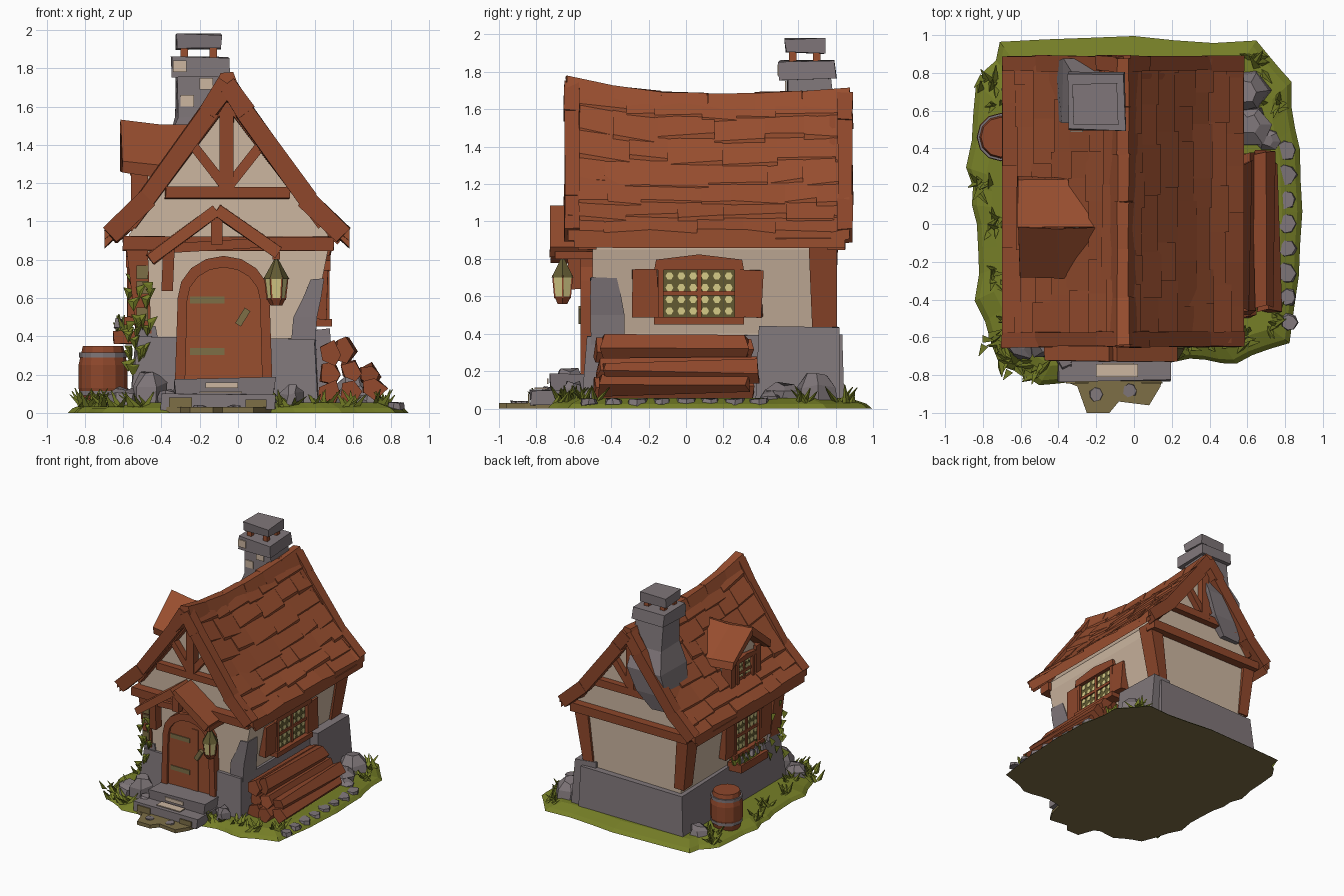
import bpy, bmesh, math, random
from mathutils import Vector

random.seed(4)
if "Cube" in bpy.data.objects:
    bpy.data.objects.remove(bpy.data.objects["Cube"])


def material(name, *srgb):
    m = bpy.data.materials.new(name)
    m.use_nodes = True
    col = [(c / 255 / 12.92 if c < 11 else ((c / 255 + .055) / 1.055) ** 2.4) for c in srgb] + [1]
    m.diffuse_color = col
    m.node_tree.nodes["Principled BSDF"].inputs["Base Color"].default_value = col
    return m


ROOF = material("roof terracotta", 152, 78, 47)
WOOD = material("timber", 142, 71, 43)
PLASTER = material("plaster", 204, 182, 160)
STONE = material("stone", 128, 119, 122)
GRASS = material("grass", 118, 127, 39)
EARTH = material("earth", 125, 110, 70)
GLASS = material("olive glass", 98, 90, 50)
GLOW = material("pale yellow", 214, 203, 135)
rnd = random.uniform


# ---- helpers ----
def loft(name, mat, *solids, rough=0):
    """Each solid is a list of rings joined in order and capped."""
    bm = bmesh.new()
    for rings in solids:
        vs = [[bm.verts.new(Vector(p) + Vector([rnd(-rough, rough) for _ in range(3)]))
               for p in r] for r in rings]
        n = len(vs[0])
        for a, b in zip(vs, vs[1:]):
            for i in range(n):
                bm.faces.new((a[i], a[(i + 1) % n], b[(i + 1) % n], b[i]))
        bm.faces.new(vs[0])
        bm.faces.new(vs[-1])
    bmesh.ops.recalc_face_normals(bm, faces=bm.faces)
    me = bpy.data.meshes.new(name)
    bm.to_mesh(me)
    bm.free()
    me.materials.append(mat)
    ob = bpy.data.objects.new(name, me)
    bpy.context.collection.objects.link(ob)
    return ob


def rect(x0, x1, y0, y1, z):
    return [(x0, y0, z), (x1, y0, z), (x1, y1, z), (x0, y1, z)]


def cube(x0, x1, y0, y1, z0, z1):
    return [rect(x0, x1, y0, y1, z0), rect(x0, x1, y0, y1, z1)]


def place(axis, u, v, w):
    return {"x": (w, u, v), "y": (u, w, v), "z": (u, v, w)}[axis]


def prism(pts, axis, a, b):
    return [[place(axis, u, v, w) for u, v in pts] for w in (a, b)]


def circle(u, v, w, r, n=8, axis="z"):
    return [place(axis, u + r * math.cos(6.2832 * i / n), v + r * math.sin(6.2832 * i / n), w)
            for i in range(n)]


def beam(p, q, w, depth):
    """Bar from p to q, w wide and depth deep (depth along y where possible)."""
    p, q = Vector(p), Vector(q)
    d = (q - p).normalized()
    ref = Vector((0, 0, 1)) if abs(d.y) > .9 else Vector((0, 1, 0))
    s = d.cross(ref).normalized() * w / 2
    t = s.cross(d).normalized() * depth / 2
    return [[c + s + t, c - s + t, c - s - t, c + s - t] for c in (p, q)]


def rock(x, y, z, r, h):
    return [circle(x, y, .02, r, 6), circle(x, y, z + h * .6, r * .9, 6), circle(x, y, z + h, r * .5, 6)]


# ---- ground ----
outline = [(.3, -.72), (.55, -.75), (.81, -.62), (.89, -.1), (.89, .4), (.82, .74), (.64, .96), (0, .99),
           (-.7, .95), (-.83, .74), (-.89, .3), (-.82, 0), (-.83, -.4), (-.7, -.74), (-.5, -.85), (-.2, -.84)]
edge = []
for (ax, ay), (bx, by) in zip(outline, outline[1:] + outline[:1]):
    for k in range(3):
        f = 1 + rnd(-.02, .02)
        edge.append(((ax + (bx - ax) * k / 3) * f, (ay + (by - ay) * k / 3) * f))
ground = loft("grass_ground", GRASS, [[(x * f, y * f, z) for x, y in edge]
              for f, z in ((1, 0), (.97, .025), (.88, .055), (.8, .055))])
ground.data.materials.append(EARTH)
for f in ground.data.polygons:
    f.material_index = int(f.normal.z < -.5)
path = [(-.32, -.7), (.18, -.7), (.14, -.86), (.08, -.96), (-.08, -.94), (-.13, -1), (-.25, -1), (-.3, -.86), (-.4, -.82)]
loft("path", EARTH, prism(path, "z", 0, .03))
loft("path_stones", STONE, *[[circle(x, y, .02, r, 7), circle(x, y, z, r * .9, 7)] for x, y, r, z in
     [(-.2, -.9, .04, .036), (-.02, -.88, .04, .036)] +
     [(.81 + rnd(-.01, .02), -.52 + .13 * i, rnd(.045, .06), .052) for i in range(8)]], rough=.006)

# ---- walls and stone base ----
profile = [(-.5, .05), (.38, .05), (.38, .4), (.47, .85), (.47, .93), (-.055, 1.62), (-.57, .93), (-.56, .85), (-.5, .4)]
loft("plaster_walls", PLASTER, prism(profile, "y", -.5, .78))
loft("stone_base", STONE, [rect(-.57, .43, -.55, .84, .02), rect(-.53, .41, -.53, .83, .39)],
     [rect(.3, .52, .38, .82, .02), rect(.3, .47, .39, .81, .43)], rough=.012)
loft("corner_stones", STONE, [rect(.27, .4, -.51, -.33, .3), rect(.29, .41, -.51, -.33, .5),
                              rect(.34, .43, -.51, -.35, .6), rect(.38, .448, -.51, -.37, .7)],
     [rect(-.52, -.4, -.51, -.36, .3), rect(-.53, -.43, -.51, -.38, .45)], rough=.004)
posts = []
for y in (-.45, .73):
    posts.append([rect(-.53, -.45, y - .06, y + .07, .42), rect(-.59, -.48, y - .07, y + .08, .92)])
posts.append([rect(.32, .41, .67, .8, .42), rect(.38, .5, .65, .8, .92)])
loft("corner_posts", WOOD, *posts, rough=.008)

# ---- roof ----
CX = -.058
curve = [(0, 1.72), (.1, 1.57), (.42, 1.13), (.64, .92)]


def roof_point(side, d, y, lift=0):
    for (a, za), (b, zb) in zip(curve, curve[1:]):
        if d <= b:
            break
    z = za + (zb - za) * (d - a) / (b - a)
    sag = -.05 + (.17 if y < .1 else .05) * (y - .1) ** 2
    return (CX + side * d, y, z + sag * (z - .87) / .85 + lift)


shingles, sheets, rakes = [], [], []
ROWS = 7
for s in (-1, 1):
    stations = [-.6 + i * 1.45 / 8 for i in range(9)]
    sheets.append([[roof_point(s, d, y, -.01) for d, _ in curve] +
                   [roof_point(s, d, y, -.06) for d, _ in reversed(curve)] for y in stations])
    for i in range(ROWS):
        y = -.63
        while y < .85:
            y1 = min(y + rnd(.14, .34), .875)
            if y1 > .8:
                y1 = .875
            d0, d1 = max(0, i * .092 - .03), min((i + 1) * .092 + rnd(-.01, .025), .64)
            lift, tilt = rnd(.015, .03), rnd(-.015, .015)
            quad = [(d0, y, 0), (d1, y, lift + tilt), (d1, y1, lift - tilt), (d0, y1, 0)]
            shingles.append([[roof_point(s, d, yy, h + off) for d, yy, h in quad] for off in (-.045, .012)])
            y = y1
    for y in (-.61, .85):
        for (a, _), (b, _) in zip(curve, curve[1:]):
            rakes.append(beam(roof_point(s, max(0, a - .01), y, -.035), roof_point(s, min(b, .605) + .005, y, -.025), .1, .08))
loft("roof_deck", ROOF, *sheets)
loft("roof_shingles", ROOF, *shingles)
loft("rake_boards", WOOD, *rakes, rough=.006)
ridge = []
for k in range(6):
    a, b = -.64 + k * .252, -.64 + (k + 1) * .252
    ridge.append([[(CX + dx, y, roof_point(1, 0, y)[2] + dz) for dx, dz in
                   ((-.08, -.1), (-.03, .015), (.03, .015), (.08, -.1))] for y in (a, b)])
loft("ridge_cap", ROOF, *ridge, rough=.005)

# ---- gable timbers, front and back ----
bars = []
for y in (-.53, .8):
    bars += [beam((-.6, y, .885), (.5, y, .885), .07, .1), beam((-.38, y, 1.15), (.27, y, 1.15), .06, .07),
             beam((CX, y, 1.15), (CX, y, 1.62), .07, .07)]
    for s in (-1, 1):
        bars += [beam((CX, y, 1.17), (CX + s * .17, y, 1.39), .05, .06),
                 beam((CX + s * .5, y, .98), (CX + s * .02, y, 1.62), .06, .07)]
loft("gable_beams", WOOD, *bars, rough=.004)

# ---- chimney ----
loft("chimney", STONE,
     [rect(-.42, -.25, .6, .82, 1.05), rect(-.41, -.14, .55, .86, 1.2), rect(-.38, -.06, .53, .87, 1.38),
      rect(-.32, -.06, .54, .8, 1.55), rect(-.32, -.07, .54, .77, 1.78)],
     cube(-.35, -.05, .5, .8, 1.76, 1.86), cube(-.32, -.09, .53, .74, 1.9, 1.975), rough=.008)
loft("chimney_pots", ROOF, *[beam((x, y, 1.85), (x, y, 1.93), .04, .04) for x in (-.28, -.13) for y in (.57, .7)])
loft("chimney_plaster_patches", PLASTER, cube(-.34, -.27, .488, .496, 1.78, 1.84), cube(-.3, -.23, .53, .538, 1.6, 1.66),
     cube(-.2, -.13, .53, .538, 1.69, 1.75))


# ---- windows ----
def window(name, s, x, y0, y1, z0, z1, shutters, arch=.07):
    """Window on a side wall, facing s along x."""
    ym, zm = (y0 + y1) / 2, (z0 + z1) / 2

    def slab(a, b, c, d, t):
        return cube(x - s * .08, x + s * t, a, b, c, d)
    loft(name + "_glass", GLASS, slab(y0, y1, z0, z1, 0))
    r = (z1 - z0) * .085
    cells = [(y0 + (y1 - y0) * (i + .5) / 6, z0 + (z1 - z0) * (j + .5) / 4) for i in range(6) for j in range(4)]
    loft(name + "_light_dots", GLOW, *[[circle(y, z, x - s * .002, r, 6, "x"), circle(y, z, x + s * .004, r, 6, "x")]
                                       for y, z in cells])
    head = [(y0 - .05, z1), (y1 + .05, z1), (y1 + .04, z1 + arch * .8), (ym, z1 + arch * 1.2), (y0 - .04, z1 + arch * .8)]
    loft(name + "_frame", WOOD, prism(head, "x", x - s * .08, x + s * .03), slab(y0 - .05, y1 + .05, z0 - .04, z0, .04),
         slab(y0 - .03, y0, z0, z1, .025), slab(y1, y1 + .03, z0, z1, .025),
         slab(ym - .012, ym + .012, z0, z1, .012), slab(y0, y1, zm - .012, zm + .012, .012))
    if shutters:
        loft(name + "_shutters", WOOD, slab(y0 - .17, y0 - .03, z0, z1, .015), slab(y1 + .03, y1 + .15, z0, z1, .02), rough=.008)


window("left_window", 1, .452, -.12, .26, .49, .74, True)
window("right_window", -1, -.556, -.16, .14, .5, .76, True)
loft("flower_box", WOOD, cube(-.65, -.52, -.18, .18, .36, .43), rough=.005)

# ---- dormer ----
loft("dormer_walls", PLASTER, prism([(-.19, .9), (.17, .9), (.17, 1.28), (-.01, 1.46), (-.19, 1.28)], "x", -.53, -.12))
loft("dormer_roof", ROOF, *[[[(x, y, z + .03 * (x < -.4)) for y, z in ((-.02, 1.5), (-.02, 1.43), (e, 1.23), (e - .01, 1.29))]
                             for x in (-.61, -.4, -.13)] for e in (-.27, .25)], rough=.008)
loft("dormer_posts", WOOD, *[cube(-.56, -.47, y - .03, y + .03, .95, 1.3) for y in (-.18, .16)])
window("dormer_window", -1, -.535, -.1, .08, 1.04, 1.24, False, .04)


# ---- door, steps and porch ----
def arch(hw, spring, top, z0, n=8):
    return [(-.075 - hw * 1.06, z0)] + [(-.075 - hw * math.cos(math.pi * i / n), spring + (top - spring) * math.sin(math.pi * i / n))
                                        for i in range(n + 1)] + [(-.075 + hw * 1.06, z0)]


loft("door_frame", WOOD, prism(arch(.24, .6, .82, .16) + arch(.19, .59, .76, .16)[::-1], "y", -.565, -.48))
loft("door", ROOF, prism(arch(.2, .59, .77, .16), "y", -.545, -.48), cube(-.05, .01, -.552, -.5, .18, .7))
loft("door_fittings", EARTH, *[cube(-.25, -.07, -.552, -.545, z - .018, z + .018) for z in (.59, .32)],
     beam((.0, -.56, .46), (.05, -.56, .54), .035, .03))
loft("door_steps", STONE, cube(-.4, .19, -.83, -.5, .02, .1), cube(-.33, .19, -.73, -.5, .08, .18), rough=.01)
loft("step_wear", PLASTER, cube(-.2, .02, -.81, -.74, .105, .113), cube(-.17, .0, -.743, -.735, .13, .16))
loft("step_moss", EARTH, cube(-.36, -.24, -.845, -.837, .03, .08), cube(.04, .15, -.845, -.837, .03, .07))
peak = (-.11, -.61, 1.06)
ends = [(-.46, -.61, .8), (.21, -.61, .84)]
loft("porch_roof", ROOF, *[beam(peak, e, .065, .23) for e in ends], rough=.006)
loft("porch_timbers", WOOD, beam((-.11, -.66, .88), (-.11, -.66, 1.04), .06, .06), beam((-.37, -.58, .64), (-.36, -.6, .88), .06, .08),
     beam((-.36, -.58, .86), (.15, -.58, .89), .05, .06), beam((.2, -.5, .82), (.2, -.7, .82), .04, .04))

# ---- lantern ----
LX, LY = .2, -.66
loft("lantern_cap", GLASS, [circle(LX, LY, .7, .068, 6), circle(LX, LY, .74, .045, 6), circle(LX, LY, .8, .012, 6)])
loft("lantern_base", WOOD, [circle(LX, LY, .56, .03, 6), circle(LX, LY, .6, .052, 6)])
loft("lantern_glass", GLOW, [circle(LX, LY, .6, .047, 6), circle(LX, LY, .7, .06, 6)])
loft("lantern_bars", WOOD, *[beam((LX + .047 * c, LY + .047 * s, .59), (LX + .06 * c, LY + .06 * s, .71), .008, .008)
     for c, s in [(math.cos(k * math.pi / 3), math.sin(k * math.pi / 3)) for k in range(6)]])

# ---- log pile, barrel, rocks ----
pile = [(.48, .11), (.59, .11), (.71, .13), (.48, .21), (.6, .22), (.68, .2), (.48, .31), (.56, .33)]
loft("log_pile", WOOD, *[[circle(x, z, -.47 + rnd(-.03, .03), .06, 5, "y"), circle(x, z, .35 + rnd(-.03, .03), .055, 5, "y")]
                         for x, z in pile], rough=.016)
BX, BY = -.705, .46
loft("barrel", WOOD, [circle(BX, BY, z, r, 12) for z, r in ((.04, .105), (.13, .128), (.25, .128), (.35, .105))])
loft("barrel_hoops", STONE, *[[circle(BX, BY, z, r, 12), circle(BX, BY, z + .025, r, 12)] for z, r in ((.09, .125), (.29, .125))])
loft("rocks", STONE, *[rock(*r) for r in [(-.6, -.62, .04, .1, .09), (-.47, -.63, .05, .1, .16), (-.36, -.72, .03, .07, .08),
     (.62, .52, .03, .11, .1), (.6, .7, .03, .12, .15), (.71, .44, .02, .07, .07), (.28, -.6, .04, .07, .1), (-.62, .72, .03, .08, .1)]], rough=.015)


# ---- plants ----
def blades(x, y, z, n, r, h):
    out = []
    for _ in range(n):
        a, l, t = rnd(0, 6.283), rnd(.4, 1), rnd(.4, 1.1)
        bx, by = x + rnd(-r, r) * .6, y + rnd(-r, r) * .6
        tip = (bx + math.cos(a) * r * t, by + math.sin(a) * r * t, z + h * l)
        out.append([circle(bx, by, z, .024, 3), circle(*tip, .003, 3)])
    return out


tufts = [(-.66, -.74), (-.75, -.62), (-.52, -.76), (.26, -.66), (.42, -.62), (.6, -.62), (.72, -.52), (.66, .84), (.74, .62),
         (-.77, .74), (-.8, .2), (-.75, -.3), (-.72, 0), (-.7, .66), (-.62, -.5)]
loft("grass_tufts", GRASS, *[b for x, y in tufts for b in blades(x, y, .03, 8, .08, .1)])
loft("flower_leaves", GRASS, *[b for k in range(6) for b in blades(-.6, -.15 + k * .06, .42, 6, .05, .1)])
loft("flower_heads", STONE, *[[circle(-.62, -.14 + k * .07, .44, .025, 5), circle(-.62, -.14 + k * .07, .49, .015, 5)]
                              for k in range(5)], rough=.01)
ivy = []
for k in range(24):
    z = rnd(.2, .74)
    p = Vector((-.49 + rnd(-.07, .05), -.53 + rnd(-.015, .005), z)) if k % 3 else Vector((-.57, rnd(-.52, -.3), z))
    ivy.append([[p + Vector((dx + rnd(-.015, .015), rnd(-.02, .02), dz + rnd(-.015, .015)))
                 for dx, dz in ((-.028, .018), (.028, .025), (0, -.045))], [p + Vector((0, -.015, 0))] * 3])
loft("ivy", GRASS, *ivy)
loft("post_moss", EARTH, *[cube(-.53, -.47, -.53, -.522, z, z + .07) for z in (.48, .62, .7)])
